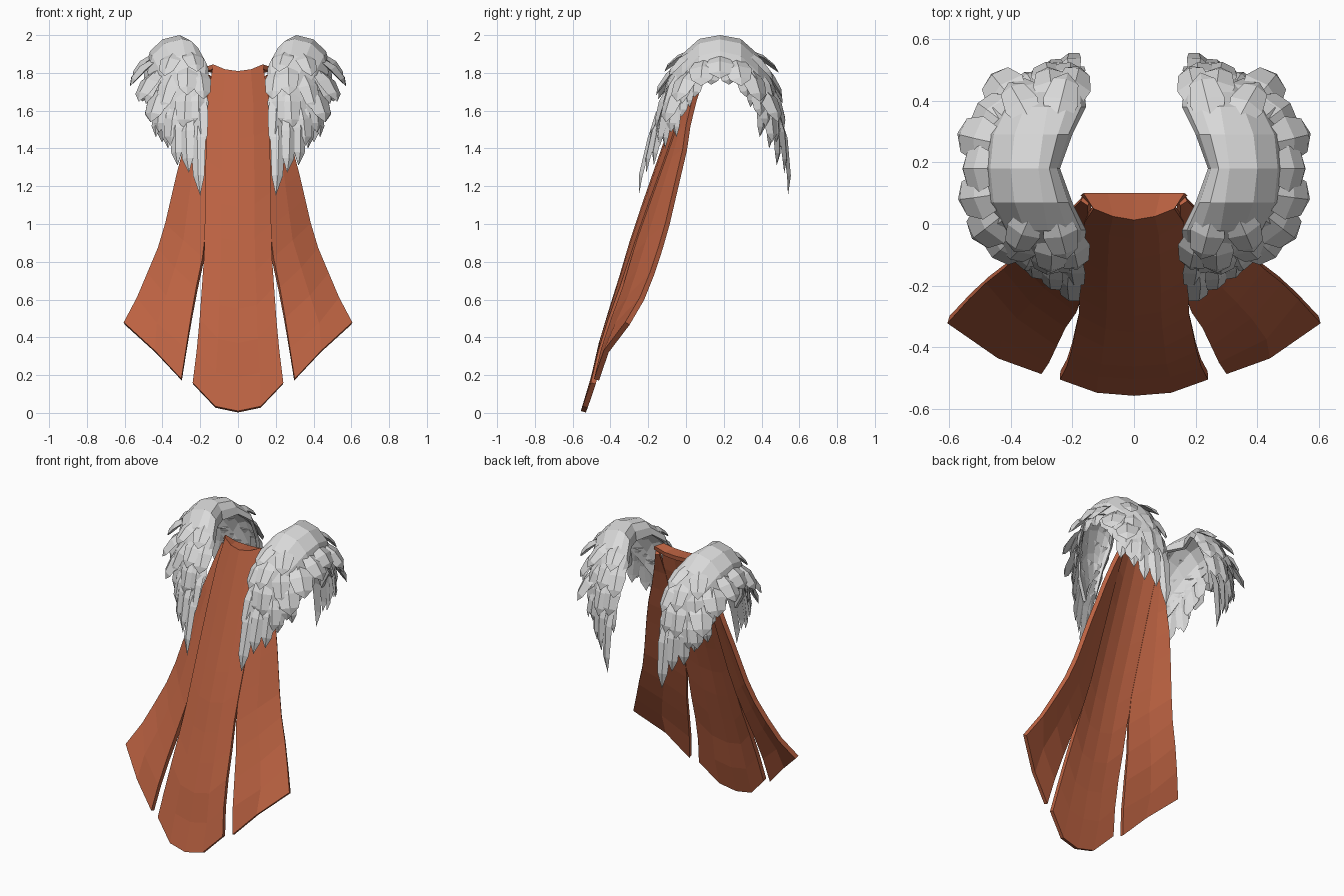
import bpy, bmesh, math, random
from mathutils import Vector

random.seed(4)
cube = bpy.data.objects.get("Cube")
if cube:
    bpy.data.objects.remove(cube, do_unlink=True)


def material(name, rgb):
    m = bpy.data.materials.new(name)
    m.use_nodes = True
    m.diffuse_color = (*rgb, 1)
    m.node_tree.nodes["Principled BSDF"].inputs["Base Color"].default_value = (*rgb, 1)
    return m


rust = material("rust cloth", (0.5, 0.122, 0.054))
grey = material("feather grey", (0.7, 0.7, 0.7))


def interp(table, k):
    """Piecewise linear lookup in (key, value) pairs."""
    if k <= table[0][0]:
        return table[0][1]
    for (a, va), (b, vb) in zip(table, table[1:]):
        if k <= b:
            return va + (vb - va) * (k - a) / (b - a)
    return table[-1][1]


def finish(name, bm, mat, mirror=False, thickness=0):
    me = bpy.data.meshes.new(name)
    bm.to_mesh(me)
    bm.free()
    me.materials.append(mat)
    ob = bpy.data.objects.new(name, me)
    bpy.context.collection.objects.link(ob)
    if mirror:
        ob.modifiers.new("Mirror", 'MIRROR')
    if thickness:
        s = ob.modifiers.new("Solidify", 'SOLIDIFY')
        s.thickness, s.offset = thickness, -1
    return ob


def grid(bm, columns):
    """Skin columns of points with quads."""
    vs = [[bm.verts.new(p) for p in c] for c in columns]
    for a, b in zip(vs, vs[1:]):
        for j in range(len(a) - 1):
            bm.faces.new((a[j], a[j + 1], b[j + 1], b[j]))


# Cape: outlines and depth as functions of height
centre_edge = [(.16, .24), (.4, .21), (.85, .178), (1.3, .172), (1.7, .16), (1.85, .13)]
slit_edge = [(.18, .3), (.6, .235), (.9, .172), (1.3, .16), (1.7, .15)]
outer_edge = [(.48, .605), (.6, .54), (.92, .405), (1.33, .31), (1.8, .17)]
centre_depth = [(0, -.56), (.2, -.5), (.4, -.455), (.7, -.36), (.97, -.28),
                (1.2, -.2), (1.4, -.13), (1.83, .02)]
outer_depth = [(0, -.5), (.18, -.46), (.33, -.42), (.48, -.33), (.65, -.23),
               (.95, -.13), (1.4, -.025), (1.58, 0), (1.8, .07)]
ROWS = 10


def cloth_point(x, z):
    f = min(1, (x / interp(outer_edge, z)) ** 2)
    a, b = interp(centre_depth, z), interp(outer_depth, z)
    return Vector((x, a + (b - a) * f, z))


def cloth_column(x_of_z, top, bottom):
    zs = [top + (bottom - top) * j / ROWS for j in range(ROWS + 1)]
    return [cloth_point(x_of_z(z), z) for z in zs]


# Centre panel with a collar folded back at the top
cols = []
for f in (-1, -.5, 0, .5, 1):
    c = cloth_column(lambda z: f * interp(centre_edge, z),
                     1.81 + .035 * f * f, .01 + .05 * abs(f) + .1 * max(0, abs(f) - .5) * 2)
    cols.append([Vector((c[0].x * 1.25, .1, c[0].z - .01 * abs(f)))] + c)
bm = bmesh.new()
grid(bm, cols)
finish("cape_centre_panel", bm, rust, thickness=.028)

# Side panels, split from the centre by slits and tucked just behind it
cols = []
for f in (0, .5, 1):
    def across(z):
        a, b = interp(slit_edge, z), interp(outer_edge, z)
        return a + (b - a) * f
    cols.append([p + Vector((0, .008, 0)) for p in cloth_column(across, 1.79, .18 + .3 * f)])
bm = bmesh.new()
grid(bm, cols)
finish("cape_side_panels", bm, rust, mirror=True, thickness=.028)

# Shoulder shell: sections (distance from middle, inner, crest and outer x/z)
MID_Y = .18
sections = [(0, .24, 1.88, .31, 2.0, .49, 1.83),
            (.11, .2, 1.89, .295, 1.98, .48, 1.8),
            (.2, .155, 1.82, .28, 1.9, .43, 1.71),
            (.275, .165, 1.68, .25, 1.78, .37, 1.58),
            (.325, .18, 1.5, .22, 1.6, .28, 1.45)]


def shell(u, v):
    """Point on the shell: u from front (-1) to back (1), v from inner (0) to outer (1)."""
    k = abs(u) * (len(sections) - 1)
    i = min(int(k), len(sections) - 2)
    d, ix, iz, cx, cz, ox, oz = (a + (b - a) * (k - i)
                                 for a, b in zip(sections[i], sections[i + 1]))
    ang = math.pi * (1 - v)
    side_x, side_z = (ix, iz) if v < .5 else (ox, oz)
    return Vector((cx + abs(side_x - cx) * math.cos(ang),
                   MID_Y + math.copysign(d, u),
                   side_z + (cz - side_z) * math.sin(ang)))


bm = bmesh.new()
grid(bm, [[shell(1 - j / 4, i / 6) for j in range(9)] for i in range(7)])
finish("shoulder_shell", bm, grey, mirror=True, thickness=.02)


def feather(bm, root, tip, out, width):
    """Pointed blade with a raised spine, bowed outwards."""
    axis = tip - root
    side = axis.cross(out).normalized()
    out = side.cross(axis).normalized()
    rings = []
    for t, w in ((0, .7), (.35, 1), (.78, .74)):
        c = root + axis * t + out * (axis.length * .25 * t * (1 - t))
        rings.append([bm.verts.new(c + side * (w * width * a) + out * (w * width * b))
                      for a, b in ((-.5, 0), (0, .17), (.5, 0), (0, -.1))])
    end = bm.verts.new(tip)
    for a, b in zip(rings, rings[1:]):
        for i in range(4):
            bm.faces.new((a[i], a[(i + 1) % 4], b[(i + 1) % 4], b[i]))
    for i in range(4):
        bm.faces.new((rings[-1][i], rings[-1][(i + 1) % 4], end))
    bm.faces.new(rings[0][::-1])


def shell_normal(u, v):
    e = .04
    du = shell(min(1, u + e), v) - shell(max(-1, u - e), v)
    dv = shell(u, min(1, v + e)) - shell(u, max(0, v - e))
    return dv.cross(du).normalized()


def covert(bm, u, v, length, width, lift):
    """Short feather lying downhill on the shell."""
    n = shell_normal(u, v)
    down = Vector((0, 0, -1))
    down = (down - n * down.dot(n)).normalized()
    p = shell(u, v) - n * .02
    swing = Vector((random.uniform(0, .12), random.uniform(-.08, .08), 0))
    feather(bm, p, p + (down + n * lift + swing) * length, n, width)


# Short overlapping feathers in layers
bm = bmesh.new()
for s in (-1, 1):
    for u, vs, length in ((.42, (.4, .62, .85), .18), (.62, (.3, .5, .72, .92), .2),
                          (.82, (.35, .6, .85), .21)):
        for v in vs:
            covert(bm, s * u, v, length * random.uniform(.9, 1.1), .115, .08)
for i in range(-3, 4):
    u = i * .2
    covert(bm, u, .9, .13 + .1 * abs(u), .15, .4)
    covert(bm, u + .1, .97, .08 + .16 * abs(u + .1), .1, .1)
finish("short_feathers", bm, grey, mirror=True)

# Long hanging feathers: root u and v, then tip x, front y, back y, z
long_feathers = [(.95, .3, .2, -.25, .54, 1.15), (.95, .7, .26, -.21, .52, 1.27),
                 (.85, .85, .32, -.17, .48, 1.31), (.7, .9, .37, -.11, .44, 1.4),
                 (.58, .95, .435, -.05, .39, 1.46), (.42, .95, .46, .02, .34, 1.62),
                 (.85, .25, .185, -.2, .5, 1.4)]
bm = bmesh.new()
for u, v, x, front, back, z in long_feathers:
    for s, y in ((-1, front), (1, back)):
        n = shell_normal(s * u, v)
        feather(bm, shell(s * u, v) - n * .02, Vector((x, y, z)),
                Vector((x * .6, s * .35, .1)), .085)
finish("long_feathers", bm, grey, mirror=True)
